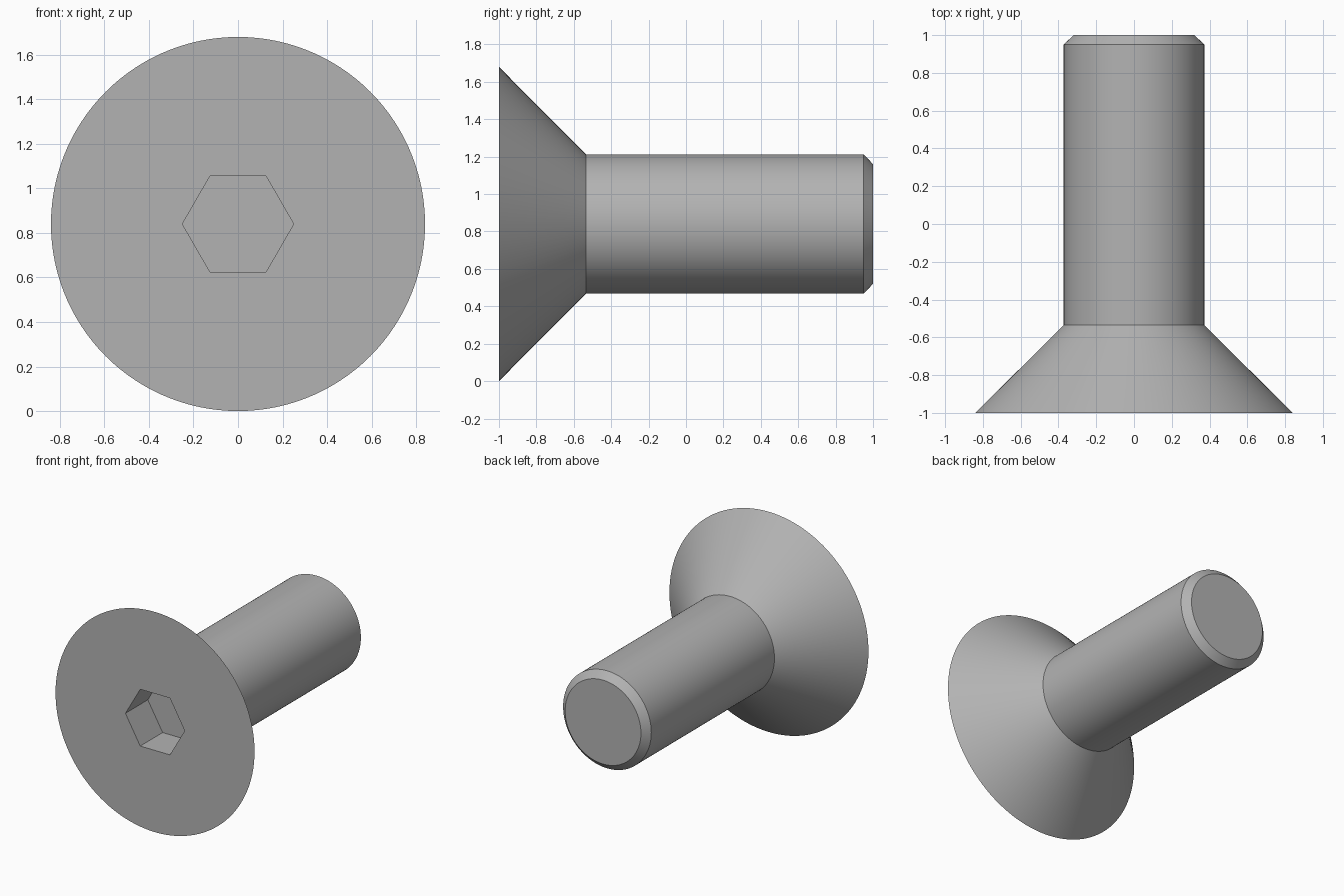
import bpy, bmesh, math

if "Cube" in bpy.data.objects:
    bpy.data.objects.remove(bpy.data.objects["Cube"])

CENTRE_Z = 0.84
SEGMENTS = 120


def ring(bm, radius, y, sides):
    """Closed loop of vertices around the screw axis, with its edges."""
    verts = []
    for i in range(sides):
        a = 2 * math.pi * i / sides
        verts.append(bm.verts.new((radius * math.cos(a), y,
                                   CENTRE_Z + radius * math.sin(a))))
    edges = [bm.edges.new((verts[i], verts[(i + 1) % sides])) for i in range(sides)]
    return verts, edges


def skin(bm, a, b):
    """Quad strip between two loops of equal size."""
    n = len(a)
    for i in range(n):
        j = (i + 1) % n
        bm.faces.new((a[i], a[j], b[j], b[i]))


steel = bpy.data.materials.new("steel grey")
steel.diffuse_color = (0.45, 0.45, 0.45, 1)
steel.use_nodes = True
steel.node_tree.nodes["Principled BSDF"].inputs["Base Color"].default_value = steel.diffuse_color

bm = bmesh.new()

# Countersunk head, shank and chamfered tip
profile = [(0.84, -1.0), (0.372, -0.535), (0.372, 0.95), (0.32, 1.0)]
loops = [ring(bm, r, y, SEGMENTS) for r, y in profile]
for (a, _), (b, _) in zip(loops, loops[1:]):
    skin(bm, a, b)
bm.faces.new(loops[-1][0])

# Hexagonal socket with flat floor
mouth, mouth_edges = ring(bm, 0.25, -1.0, 6)
floor, _ = ring(bm, 0.25, -0.73, 6)
skin(bm, mouth, floor)
bm.faces.new(floor)

# Flat head face around the socket
bmesh.ops.triangle_fill(bm, edges=loops[0][1] + mouth_edges,
                        use_beauty=True, normal=(0, -1, 0))
bmesh.ops.recalc_face_normals(bm, faces=bm.faces)

mesh = bpy.data.meshes.new("countersunk_screw")
bm.to_mesh(mesh)
bm.free()
mesh.materials.append(steel)
screw = bpy.data.objects.new("countersunk_screw", mesh)
bpy.context.collection.objects.link(screw)

# Smooth round sides, crisp rims
bpy.context.view_layer.objects.active = screw
screw.select_set(True)
bpy.ops.object.shade_smooth_by_angle(angle=math.radians(30))
